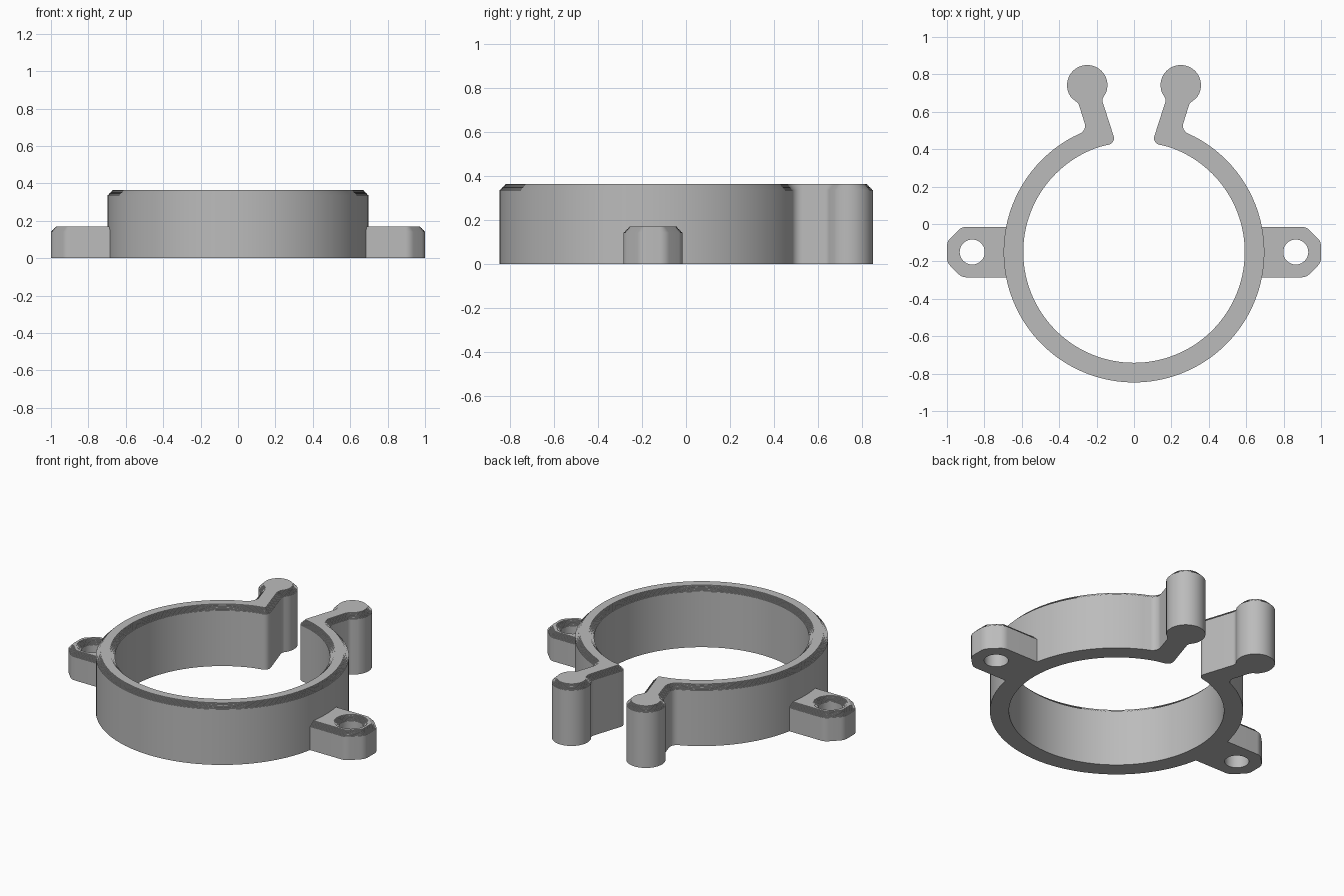
import bpy
import bmesh
from math import sin, cos, pi, radians, tan
from mathutils import Vector

cube = bpy.data.objects.get("Cube")
if cube:
    bpy.data.objects.remove(cube, do_unlink=True)

CENTRE_Y = -0.15
STEPS = 8          # fine layers forming the top chamfer
CHAMFER = 0.027

grey = bpy.data.materials.new("plain grey plastic")
grey.use_nodes = True
colour = (0.5, 0.5, 0.5, 1)
grey.diffuse_color = colour
grey.node_tree.nodes["Principled BSDF"].inputs["Base Color"].default_value = colour


def arc(cx, cy, r, start, end, count):
    """Points along a circular arc, angles in degrees."""
    angles = [radians(start + (end - start) * i / count) for i in range(count + 1)]
    return [(cx + r * cos(a), cy + r * sin(a), 0) for a in angles]


def rounded(corners, segments=6):
    """Closed outline from (x, y, fillet radius) corners."""
    out = []
    for i, (x, y, r) in enumerate(corners):
        p = Vector((x, y))
        if r == 0:
            out.append(p)
            continue
        a = (Vector(corners[i - 1][:2]) - p).normalized()
        b = (Vector(corners[(i + 1) % len(corners)][:2]) - p).normalized()
        half = a.angle(b) / 2
        mid = p + (a + b).normalized() * (r / sin(half))
        start = p + a * (r / tan(half)) - mid
        end = p + b * (r / tan(half)) - mid
        for k in range(segments + 1):
            t = k / segments
            out.append(mid + (start * (1 - t) + end * t).normalized() * r)
    return out


def inset(loop, d):
    """Move an outline towards the material on its left."""
    out = []
    for i, p in enumerate(loop):
        e1 = (p - loop[i - 1]).normalized()
        e2 = (loop[(i + 1) % len(loop)] - p).normalized()
        n1, n2 = Vector((-e1.y, e1.x)), Vector((-e2.y, e2.x))
        out.append(p + (n1 + n2) * (d / (1 + n1.dot(n2))))
    return out


def stepped_solid(name, loops, height):
    """Extrude outlines upwards and finish the top with a stepped chamfer."""
    levels = [(0, 0)]
    step = CHAMFER / STEPS
    for i in range(STEPS):
        z = height - CHAMFER + i * step
        levels += [(i * step, z), ((i + 1) * step, z)]
    levels.append((CHAMFER, height))
    bm = bmesh.new()
    caps = {0: [], len(levels) - 1: []}
    for loop in loops:
        previous = None
        for k, (d, z) in enumerate(levels):
            ring = [bm.verts.new((p.x, p.y, z)) for p in inset(loop, d)]
            n = len(ring)
            if previous:
                for i in range(n):
                    j = (i + 1) % n
                    bm.faces.new((previous[i], previous[j], ring[j], ring[i]))
            if k in caps:
                for i in range(n):
                    pair = (ring[i], ring[(i + 1) % n])
                    caps[k].append(bm.edges.get(pair) or bm.edges.new(pair))
            previous = ring
    for edges in caps.values():
        bmesh.ops.triangle_fill(bm, edges=edges, use_beauty=True)
    bmesh.ops.recalc_face_normals(bm, faces=bm.faces)
    mesh = bpy.data.meshes.new(name)
    bm.to_mesh(mesh)
    bm.free()
    mesh.materials.append(grey)
    obj = bpy.data.objects.new(name, mesh)
    bpy.context.collection.objects.link(obj)
    bpy.ops.object.select_all(action='DESELECT')
    obj.select_set(True)
    bpy.context.view_layer.objects.active = obj
    bpy.ops.object.shade_smooth_by_angle(angle=radians(25))
    return obj


# Open ring with a necked bulb on each side of the gap
half = arc(0, CENTRE_Y, 0.697, -90, 62, 60)
half += [(0.252, 0.501, 0.045), (0.297, 0.645, 0.035)]
half += arc(0.25, 0.742, 0.108, -40, 205, 32)
half += [(0.172, 0.666, 0.035), (0.097, 0.433, 0.035)]
half += arc(0, CENTRE_Y, 0.592, 72, -90, 60)
half = rounded(half)
half[0].x = half[-1].x = 0
outline = half + [Vector((-p.x, p.y)) for p in reversed(half[1:-1])]
stepped_solid("clamp_ring", [outline], 0.365)

# Mounting tabs with softened octagonal ends and screw holes
HALF_WIDTH = 0.135
HOLE_X = 0.865
flat = HALF_WIDTH * tan(pi / 8)
for name, side in (("left_tab", 1), ("right_tab", -1)):
    corners = [(0.65, -HALF_WIDTH, 0), (HOLE_X + flat, -HALF_WIDTH, 0.06),
               (HOLE_X + HALF_WIDTH, -flat, 0.06), (HOLE_X + HALF_WIDTH, flat, 0.06),
               (HOLE_X + flat, HALF_WIDTH, 0.06), (0.65, HALF_WIDTH, 0)]
    edge = rounded(corners)
    hole = rounded(arc(HOLE_X, 0, 0.067, 360, 0, 32)[:-1])
    tab = stepped_solid(name, [edge, hole], 0.17)
    tab.location.y = CENTRE_Y
    if side < 0:
        tab.rotation_euler.z = pi
